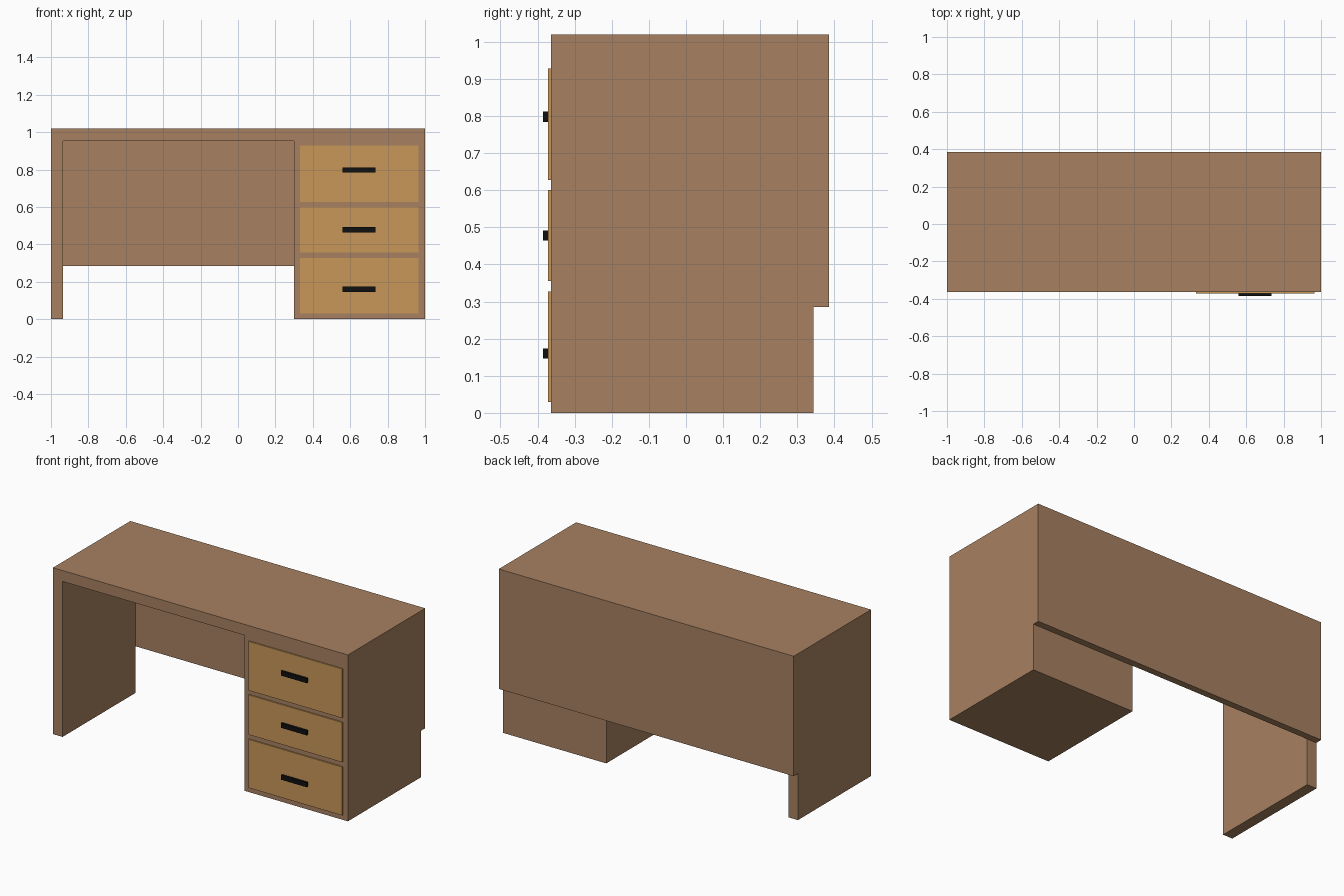
import bpy

if "Cube" in bpy.data.objects:
    bpy.data.objects.remove(bpy.data.objects["Cube"])


def material(name, rgb):
    mat = bpy.data.materials.new(name)
    mat.diffuse_color = (*rgb, 1.0)
    mat.use_nodes = True
    mat.node_tree.nodes["Principled BSDF"].inputs["Base Color"].default_value = mat.diffuse_color
    return mat


def box(name, x, y, z, mat=None):
    """Box from (min, max) ranges on each axis."""
    ranges = (x, y, z)
    bpy.ops.mesh.primitive_cube_add(size=1, location=[(a + b) / 2 for a, b in ranges])
    obj = bpy.context.object
    obj.name = name
    obj.scale = [b - a for a, b in ranges]
    bpy.ops.object.transform_apply(location=False, rotation=False, scale=True)
    if mat:
        obj.data.materials.append(mat)
    return obj


def cut(target, cutter):
    mod = target.modifiers.new(cutter.name, 'BOOLEAN')
    mod.operation = 'DIFFERENCE'
    mod.solver = 'EXACT'
    mod.object = cutter
    cutter.hide_render = True
    cutter.hide_set(True)


wood = material("wood", (0.39, 0.22, 0.12))
light_wood = material("light_wood", (0.58, 0.31, 0.10))
black = material("black", (0.005, 0.005, 0.005))

# Desk body: one block with the knee space and the low back recess removed
body = box("desk_body", (-1, 1), (-0.364, 0.385), (0, 1.02), wood)
cut(body, box("back_recess_cutter", (-1.1, 1.1), (0.344, 0.6), (-0.2, 0.285)))
cut(body, box("knee_space_cutter", (-0.935, 0.30), (-0.6, 0.344), (-0.2, 0.953)))

# Drawer fronts, each with a bar handle
drawers = [("bottom", 0.03, 0.327, 0.16), ("middle", 0.356, 0.60, 0.478), ("top", 0.627, 0.928, 0.798)]
for name, low, high, grip in drawers:
    box(f"{name}_drawer", (0.332, 0.966), (-0.372, -0.35), (low, high), light_wood)
    box(f"{name}_handle", (0.56, 0.735), (-0.385, -0.37), (grip - 0.014, grip + 0.014), black)
